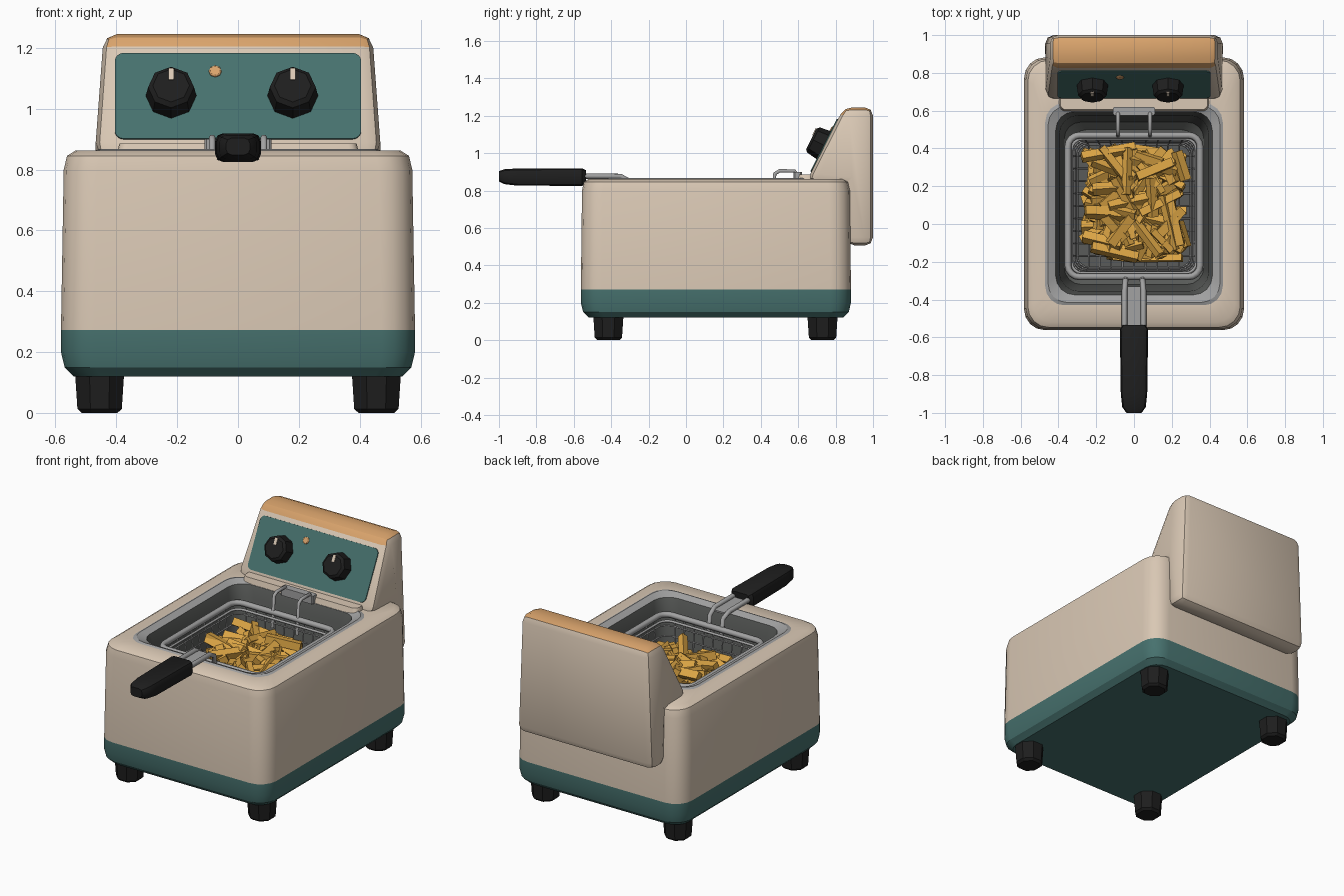
import bpy, bmesh, math, random
from mathutils import Matrix, Vector, Euler

if "Cube" in bpy.data.objects:
    bpy.data.objects.remove(bpy.data.objects["Cube"])

random.seed(4)


def material(name, rgb):
    m = bpy.data.materials.new(name)
    m.diffuse_color = (*rgb, 1)
    m.use_nodes = True
    m.node_tree.nodes["Principled BSDF"].inputs["Base Color"].default_value = m.diffuse_color
    return m


CREAM = material("cream enamel", (0.70, 0.58, 0.46))
TEAL = material("teal paint", (0.062, 0.165, 0.155))
TAN = material("tan cap", (0.70, 0.37, 0.15))
BLACK = material("black plastic", (0.013, 0.013, 0.013))
STEEL = material("light steel", (0.36, 0.36, 0.36))
DARK = material("dark steel", (0.10, 0.105, 0.10))
GOLD = material("golden potato", (0.72, 0.38, 0.06))


def finish(name, bm, mats, matrix=None, smooth=30):
    if matrix:
        bm.transform(matrix)
    me = bpy.data.meshes.new(name)
    bm.to_mesh(me)
    bm.free()
    for m in mats:
        me.materials.append(m)
    ob = bpy.data.objects.new(name, me)
    bpy.context.collection.objects.link(ob)
    if smooth:
        bpy.ops.object.select_all(action='DESELECT')
        ob.select_set(True)
        bpy.context.view_layer.objects.active = ob
        bpy.ops.object.shade_smooth_by_angle(angle=math.radians(smooth))
    return ob


def rounded(cx, cy, hx, hy, r, n=4):
    """Points of a rounded rectangle, counter-clockwise."""
    pts = []
    for k, (sx, sy) in enumerate(((1, 1), (-1, 1), (-1, -1), (1, -1))):
        for i in range(n + 1):
            a = math.pi / 2 * (k + i / n)
            pts.append((cx + sx * (hx - r) + r * math.cos(a),
                        cy + sy * (hy - r) + r * math.sin(a)))
    return pts


def loft(name, rings, mats, bands=None, caps=(True, True), matrix=None, n=4):
    """Skin rounded rectangles (cx, cy, hx, hy, radius, z); bands = material per step."""
    bm = bmesh.new()
    loops = [[bm.verts.new((x, y, z)) for x, y in rounded(cx, cy, hx, hy, r, n)]
             for cx, cy, hx, hy, r, z in rings]
    for s, (a, b) in enumerate(zip(loops, loops[1:])):
        for i in range(len(a)):
            j = (i + 1) % len(a)
            f = bm.faces.new((a[i], a[j], b[j], b[i]))
            f.material_index = bands[s] if bands else 0
    if caps[0]:
        bm.faces.new(loops[0][::-1]).material_index = bands[0] if bands else 0
    if caps[1]:
        bm.faces.new(loops[-1]).material_index = bands[-1] if bands else 0
    return finish(name, bm, mats, matrix)


def box(name, lo, hi, mat, matrix=None):
    c = [(a + b) / 2 for a, b in zip(lo, hi)]
    h = [(b - a) / 2 for a, b in zip(lo, hi)]
    r = min(h[:2]) * 0.3
    return loft(name, [(c[0], c[1], h[0], h[1], r, lo[2]), (c[0], c[1], h[0], h[1], r, hi[2])],
                [mat], matrix=matrix, n=1)


def cone(name, r1, r2, z0, z1, mat, matrix, sides=8):
    bm = bmesh.new()
    bmesh.ops.create_cone(bm, cap_ends=True, segments=sides, radius1=r1, radius2=r2, depth=z1 - z0,
                          matrix=Matrix.Translation((0, 0, (z0 + z1) / 2)))
    rim = [e for e in bm.edges if all(v.co.z > z1 - 1e-4 for v in e.verts)]
    bmesh.ops.bevel(bm, geom=rim, offset=r1 * 0.15, segments=1, affect='EDGES')
    return finish(name, bm, [mat], matrix)


def wires(name, paths, radius, mat, closed=False, res=0):
    cu = bpy.data.curves.new(name, 'CURVE')
    cu.dimensions = '3D'
    cu.bevel_depth, cu.bevel_resolution, cu.use_fill_caps = radius, res, True
    for path in paths:
        sp = cu.splines.new('POLY')
        sp.points.add(len(path) - 1)
        for p, co in zip(sp.points, path):
            p.co = (*co, 1)
        sp.use_cyclic_u = closed
    cu.materials.append(mat)
    ob = bpy.data.objects.new(name, cu)
    bpy.context.collection.objects.link(ob)
    bpy.ops.object.select_all(action='DESELECT')
    ob.select_set(True)
    bpy.context.view_layer.objects.active = ob
    bpy.ops.object.convert(target='MESH')
    return ob


# Body shell with teal base band
loft("body", [(0, .16, .54, .68, .09, .12), (0, .16, .57, .71, .10, .15), (0, .16, .582, .722, .11, .20),
              (0, .16, .582, .722, .11, .272), (0, .16, .573, .716, .11, .80),
              (0, .16, .562, .707, .11, .845), (0, .16, .535, .68, .10, .862),
              (0, .105, .47, .535, .10, .862)],
     [CREAM, TEAL], [1, 1, 1, 0, 0, 0, 0], (True, False))

# Oil well: light rim, dark tub
loft("well_rim", [(0, .105, .47, .535, .10, .862), (0, .105, .455, .52, .10, .868),
                  (0, .11, .415, .485, .10, .85)], [STEEL], caps=(False, False))
loft("oil_tub", [(0, .11, .415, .485, .10, .85), (0, .11, .395, .465, .10, .78),
                 (0, .11, .37, .43, .09, .36), (0, .11, .33, .39, .08, .32)], [DARK], caps=(False, True))

# Feet
for sx in (-1, 1):
    for y, tag in ((-.415, "front"), (.73, "rear")):
        cone(f"{tag}_foot_{'left' if sx < 0 else 'right'}", .088, .078, 0, .14, BLACK,
             Matrix.Translation((sx * .455, y, .14)) @ Matrix.Rotation(math.pi, 4, 'X')
             @ Matrix.Rotation(math.pi / 8, 4, 'Z'))

# Control housing: side profile extruded across, bevelled, tan on top
bm = bmesh.new()
profile = [(.645, .85), (.845, .83), (.86, .505), (1.0, .505), (1.0, 1.245), (.845, 1.245)]
face = bm.faces.new([bm.verts.new((-.47, y, z)) for y, z in profile])
ext = bmesh.ops.extrude_face_region(bm, geom=[face])
bmesh.ops.translate(bm, vec=(.94, 0, 0), verts=[v for v in ext['geom'] if isinstance(v, bmesh.types.BMVert)])
bmesh.ops.recalc_face_normals(bm, faces=bm.faces)
bmesh.ops.bevel(bm, geom=list(bm.edges), offset=.045, segments=2, profile=.5, affect='EDGES')
for v in bm.verts:
    if v.co.z > .86:
        v.co.x *= 1 - .06 * (v.co.z - .86) / .38
bm.normal_update()
for f in bm.faces:
    if f.normal.z > .5 and f.calc_center_median().z > 1.19:
        f.material_index = 1
finish("control_housing", bm, [CREAM, TAN])

# Control panel, knobs and lamp, laid out on the slanted face
TILT = math.atan2(.395, .20)


def on_panel(x, z):
    return Matrix.Translation((x, .645 + .506 * (z - .85), z)) @ Matrix.Rotation(TILT, 4, 'X')


loft("control_panel", [(0, 0, .405, .158, .03, -.002), (0, 0, .405, .158, .03, .006)],
     [TEAL], matrix=on_panel(0, 1.04))
for x, tag in ((-.22, "left"), (.18, "right")):
    cone(f"{tag}_knob", .084, .074, 0, .08, BLACK, on_panel(x, 1.04))
    box(f"{tag}_knob_pointer", (-.009, .02, .075), (.009, .062, .085), CREAM, on_panel(x, 1.04))
cone("indicator_lamp", .023, .02, 0, .012, TAN, on_panel(-.075, 1.12))

# Ledge and hook bracket behind the well
loft("rear_ledge", [(0, .64, .40, .045, .03, .845), (0, .645, .39, .04, .03, .885)], [CREAM])
box("hook_bracket", (-.11, .575, .85), (.11, .62, .90), STEEL)

# Frying basket: mesh, rim, hooks
TOP, BOT = .79, .43
ring = lambda k, z: [(x, y, z) for x, y in rounded(0, .095, .30 + .045 * k, .325 + .045 * k, .06)]
wires("basket_side_rings", [ring(i / 6, BOT + (TOP - BOT) * i / 6) for i in range(6)], .005, STEEL, True)
ribs = []
for i in range(-4, 5):
    x, y = i * .06, .095 + i * .066
    ribs.append([(x * 1.12, -.275, TOP), (x, -.23, BOT), (x, .42, BOT), (x * 1.12, .465, TOP)])
    ribs.append([(-.345, y, TOP), (-.30, y, BOT), (.30, y, BOT), (.345, y, TOP)])
wires("basket_ribs", ribs, .005, STEEL)
wires("basket_rim", [ring(1.1, TOP)], .018, STEEL, True, 1)
wires("basket_inner_rim", [ring(.7, TOP - .03)], .009, STEEL, True)
wires("basket_hooks", [[(x, .46, .70), (x, .475, .89), (x, .50, .905), (x, .58, .905), (x, .60, .87)]
                       for x in (-.085, .085)], .011, STEEL, False, 1)

# Handle arm and grip
wires("handle_arms", [[(x, -.58, .877), (x, -.35, .877), (x * .9, -.30, .85), (x * .9, -.285, .74)]
                      for x in (-.05, .05)], .015, STEEL, False, 1)
box("handle_plate", (-.045, -.55, .862), (.045, -.33, .872), STEEL)
loft("handle_grip", [(0, .872, .06, .036, .02, .535), (0, .872, .075, .047, .025, .555),
                     (0, .872, .07, .046, .025, .90), (0, .874, .062, .04, .025, .97),
                     (0, .876, .04, .028, .02, 1.0)],
     [BLACK], matrix=Matrix.Rotation(math.pi / 2, 4, 'X'), n=2)

# Pile of fries
bm = bmesh.new()
for i in range(190):
    length, w = random.uniform(.12, .30), random.uniform(.032, .05)
    yaw = random.uniform(0, math.pi)
    ex, ey = abs(math.cos(yaw)) * length / 2 + .02, abs(math.sin(yaw)) * length / 2 + .02
    x = random.uniform(-.30 + ex, .30 - ex)
    y = random.uniform(-.21 + ey, .43 - ey)
    mound = .03 * (1 - (x / .3) ** 2)
    z = .46 + .24 * i / 190 + mound
    rot = Euler((random.uniform(0, 1.5), random.uniform(-.3, .3), yaw)).to_matrix().to_4x4()
    bmesh.ops.create_cube(bm, size=1, matrix=Matrix.Translation((x, y, z)) @ rot
                          @ Matrix.Diagonal((length, w, w, 1)))
finish("fries", bm, [GOLD], smooth=0)
